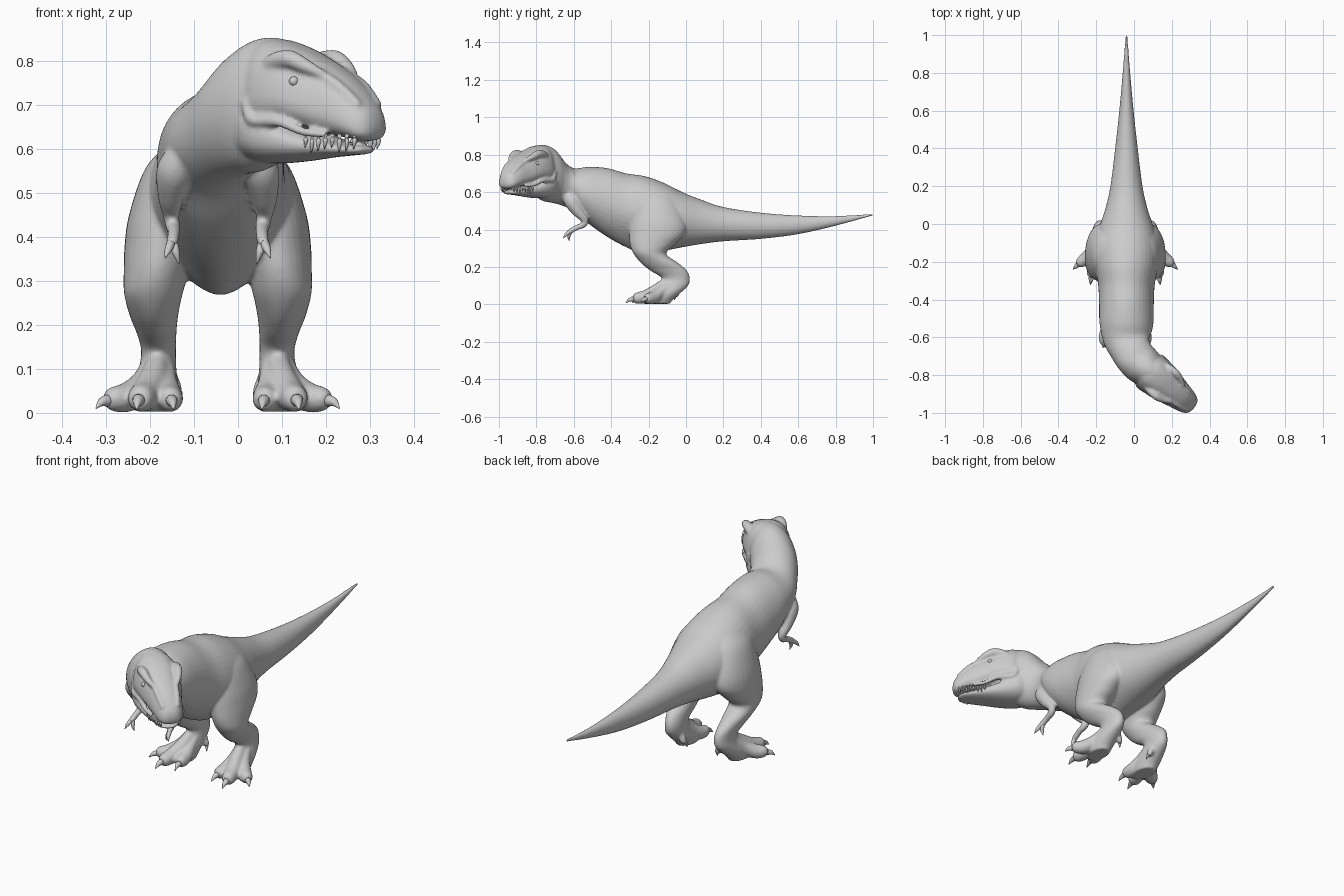
import bpy, bmesh, math
from mathutils import Vector

if "Cube" in bpy.data.objects:
    bpy.data.objects.remove(bpy.data.objects["Cube"])

CX = -0.046                                  # leg mid-plane
H = Vector((0.77, -0.64, 0)).normalized()    # head direction
N = Vector((0.64, 0.77, 0)).normalized()     # head's left side


def spline(rows, n):
    """Catmull-Rom resampling of rows of numbers."""
    out = []
    for i in range(len(rows) - 1):
        a, b, c, d = (rows[max(0, min(len(rows) - 1, i + k))] for k in (-1, 0, 1, 2))
        for j in range(n):
            t = j / n
            out.append([q + 0.5 * t * (r - p + t * (2*p - 5*q + 4*r - s + t * (3*(q - r) + s - p)))
                        for p, q, r, s in zip(a, b, c, d)])
    return out + [list(rows[-1])]


def loft(name, rings):
    bm = bmesh.new()
    vs = [[bm.verts.new(p) for p in ring] for ring in rings]
    m = len(vs[0])
    for a, b in zip(vs, vs[1:]):
        for k in range(m):
            bm.faces.new((a[k], a[(k + 1) % m], b[(k + 1) % m], b[k]))
    bm.faces.new(vs[0])
    bm.faces.new(vs[-1][::-1])
    bmesh.ops.recalc_face_normals(bm, faces=bm.faces)
    for f in bm.faces:
        f.smooth = True
    me = bpy.data.meshes.new(name)
    bm.to_mesh(me)
    bm.free()
    ob = bpy.data.objects.new(name, me)
    bpy.context.collection.objects.link(ob)
    return ob


def oval(c, u, v, m=32, e=1.0, taper=0.0, keel=0.0):
    """Section around c; e < 1 is boxier, taper narrows the top, keel the bottom."""
    pts = []
    for k in range(m):
        a = 2 * math.pi * k / m
        cs, sn = math.cos(a), math.sin(a)
        x = math.copysign(abs(cs) ** e, cs)
        y = math.copysign(abs(sn) ** e, sn)
        pts.append(c + u * x * (1 - taper * y - keel * min(y, 0) ** 2) + v * y)
    return pts


def tube(name, pts, n=5, m=14):
    """Round limb through (x, y, z, radius) points."""
    rows = spline(pts, n)
    rings = []
    for i, r in enumerate(rows):
        t = Vector(rows[min(i + 1, len(rows) - 1)][:3]) - Vector(rows[max(i - 1, 0)][:3])
        q = t.to_track_quat('Z', 'Y')
        rad = max(r[3], 0.001)
        rings.append(oval(Vector(r[:3]), q @ Vector((rad, 0, 0)), q @ Vector((0, rad, 0)), m))
    return loft(name, rings)


def head(s, side, z):
    """Point in head space: s forward, side to the left, z up."""
    return H * s + N * (side - 0.546) + Vector((0, 0, z))


skin = []    # parts that melt into one continuous skin

# Tail, trunk and neck: x, y, top, bottom, half width
body = [(-.04, 1.0, .484, .474, .005), (-.04, .8, .472, .42, .02), (-.04, .6, .475, .375, .038),
        (-.04, .4, .49, .35, .06), (-.04, .2, .52, .337, .085), (-.04, .08, .56, .322, .112),
        (-.04, -.02, .60, .305, .145), (-.04, -.12, .65, .285, .168), (-.04, -.22, .685, .268, .168),
        (-.04, -.32, .70, .305, .15), (-.04, -.42, .728, .36, .145), (-.04, -.52, .735, .43, .143),
        (-.038, -.60, .728, .50, .128), (-.02, -.66, .765, .528, .11), (.01, -.71, .82, .542, .106),
        (.05, -.75, .85, .55, .104), (.10, -.79, .85, .575, .088), (.14, -.82, .82, .6, .065)]
rows = spline(body, 5)
rings = []
for i, (x, y, zt, zb, w) in enumerate(rows):
    p, q = rows[max(i - 1, 0)], rows[min(i + 1, len(rows) - 1)]
    t = Vector((q[0] - p[0], q[1] - p[1], 0)).normalized()
    keel = .4 * math.exp(-((y + .25) / .16) ** 2)
    rings.append(oval(Vector((x, y, (zt + zb) / 2)), Vector((-t.y, t.x, 0)) * w,
                      Vector((0, 0, (zt - zb) / 2)), 40, keel=keel))
skin.append(loft("body", rings))

# Skull and lower jaw: forward position, top, bottom, half width
skull = [(.53, .845, .62, .085), (.58, .85, .64, .102), (.64, .835, .65, .101), (.70, .81, .643, .09),
         (.75, .785, .632, .077), (.80, .752, .624, .067), (.84, .712, .618, .054),
         (.86, .685, .625, .036), (.867, .66, .643, .012)]
jaw = [(.50, .72, .575, .08), (.54, .715, .57, .1), (.58, .69, .567, .101), (.65, .652, .572, .088),
       (.72, .628, .58, .07), (.78, .613, .585, .056), (.82, .608, .588, .043), (.842, .604, .594, .018)]
for name, prof, tp in (("skull", skull, .16), ("lower_jaw", jaw, -.06)):
    skin.append(loft(name, [oval(head(s, 0, (a + b) / 2), N * w, Vector((0, 0, (a - b) / 2)), 32, .8, tp)
                            for s, a, b, w in spline(prof, 5)]))

for side, tag in ((-1, "right"), (1, "left")):
    def ridge(name, pts):
        return tube(tag + name, [(*head(s, side * w, z), r) for s, w, z, r in pts])

    def mir(pts):
        return [(CX + side * p[0], *p[1:]) for p in pts]

    # Brow, lip and snout ridges
    skin.append(ridge("_brow", [(.585, .07, .775, .012), (.62, .078, .797, .019), (.67, .08, .805, .021),
                                (.71, .073, .79, .017), (.75, .056, .77, .01)]))
    skin.append(ridge("_lip", [(.555, .094, .71, .012), (.575, .099, .668, .013), (.62, .093, .665, .013),
                               (.66, .09, .66, .012), (.71, .08, .64, .01), (.77, .068, .632, .008)]))
    skin.append(ridge("_snout_ridge", [(.73, .05, .775, .012), (.79, .045, .742, .012),
                                       (.84, .034, .698, .011)]))

    # Eye
    bpy.ops.mesh.primitive_uv_sphere_add(segments=20, ring_count=12, radius=.011,
                                         location=head(.688, side * .083, .754))
    bpy.context.object.name = tag + "_eye"
    bpy.ops.object.shade_smooth()

    # Upper teeth
    for k in range(8):
        s = .715 + .017 * k
        w = .073 - .03 * (k / 7) ** 1.6
        ln = .016 + .012 * ((k * 3) % 4) / 3
        tube(tag + "_tooth", [(*head(s, side * w, .634), .005), (*head(s, side * w, .626 - ln / 2), .005),
                              (*head(s - .004, side * w * .97, .62 - ln), .001)], 3, 8)

    # Leg as level slices: height, front, back, inner, outer
    leg = [(.63, -.23, -.12, .0, .08), (.60, -.265, -.08, .0, .125), (.55, -.288, -.04, .0, .168),
           (.45, -.302, .0, .02, .202), (.38, -.304, -.005, .045, .212), (.32, -.30, -.06, .065, .214),
           (.27, -.28, -.105, .08, .213), (.22, -.24, -.04, .09, .2), (.18, -.19, .005, .094, .184),
           (.14, -.13, .02, .095, .174), (.10, -.15, .012, .094, .18), (.06, -.20, -.03, .09, .192),
           (.025, -.225, -.07, .092, .194), (.003, -.215, -.085, .1, .185)]
    skin.append(loft(tag + "_leg", [oval(Vector((CX + side * (a + b) / 2, (f + k) / 2, z)),
                                         Vector(((b - a) / 2, 0, 0)), Vector((0, (k - f) / 2, 0)), 32)
                                    for z, f, k, a, b in spline(leg, 5)]))

    # Toes running up the foot, plus the raised rear toe
    toes = {"outer": [(.15, -.07, .12, .02), (.17, -.13, .07, .028), (.203, -.175, .037, .034),
                      (.238, -.205, .031, .028), (.252, -.216, .028, .016)],
            "middle": [(.135, -.09, .135, .02), (.145, -.15, .085, .03), (.163, -.21, .044, .035),
                       (.176, -.265, .032, .03), (.18, -.282, .029, .017)],
            "inner": [(.12, -.07, .125, .02), (.12, -.14, .07, .028), (.113, -.19, .038, .033),
                      (.107, -.235, .031, .028), (.105, -.25, .028, .016)],
            "rear": [(.11, -.05, .085, .018), (.095, -.05, .055, .015), (.088, -.056, .045, .01)]}
    tips = {"outer": (.277, -.24, .01), "middle": (.185, -.322, .008),
            "inner": (.1, -.288, .008), "rear": (.083, -.062, .022)}
    for toe, pts in toes.items():
        skin.append(tube(tag + "_" + toe + "_toe", mir(pts)))
        a, b = pts[-1], tips[toe]
        mid = [(p + q) / 2 for p, q in zip(a, b)]
        tube(tag + "_" + toe + "_claw", mir([(*a[:3], a[3] * .85),
                                             (mid[0], mid[1], mid[2] + .005, a[3] * .6), (*b, .001)]))

    # Small arm with two clawed fingers
    skin.append(tube(tag + "_arm", mir([
        (.085, -.63, .59, .03), (.098, -.61, .55, .042), (.106, -.575, .495, .031),
        (.106, -.54, .45, .02), (.102, -.55, .425, .017), (.1, -.585, .41, .0145),
        (.103, -.62, .39, .014), (.103, -.63, .38, .009)])))
    for tip in ((.12, -.655, .352), (.088, -.625, .338)):
        mid = [(a + b) / 2 for a, b in zip(tip, (.103, -.615, .395))]
        tube(tag + "_finger", mir([(.103, -.612, .395, .01), (mid[0], mid[1] - .006, mid[2], .009),
                                   (*tip, .001)]))

# Melt the skin parts together
bpy.ops.object.select_all(action='DESELECT')
for ob in skin:
    ob.select_set(True)
bpy.context.view_layer.objects.active = skin[0]
bpy.ops.object.join()
rm = skin[0].modifiers.new("melt", 'REMESH')
rm.mode = 'VOXEL'
rm.voxel_size = .006
rm.use_smooth_shade = True
sm = skin[0].modifiers.new("soften", 'SMOOTH')
sm.factor = .5
sm.iterations = 6
